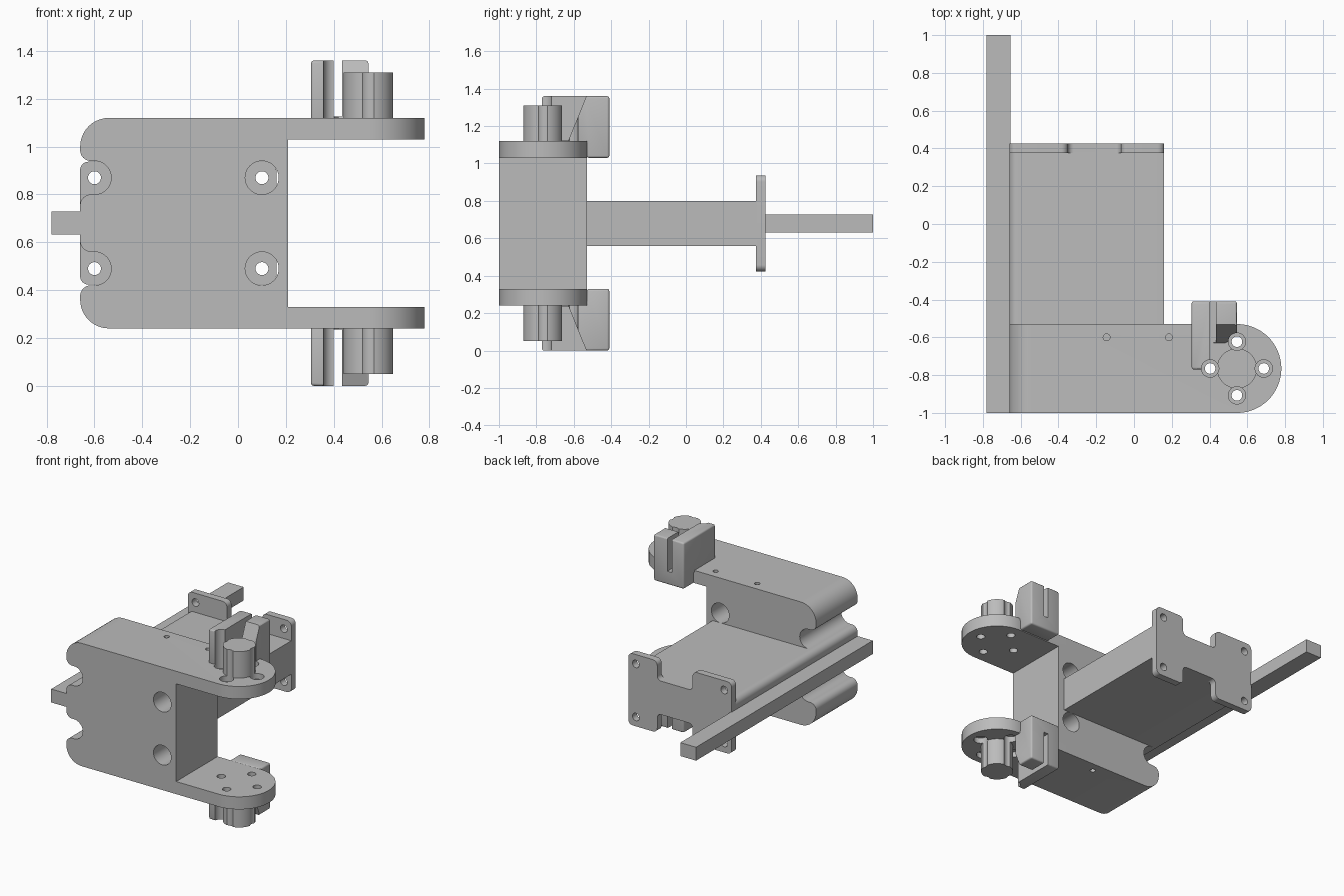
import bpy, bmesh
from math import sin, cos, pi, tan, radians
from mathutils import Vector

if "Cube" in bpy.data.objects:
    bpy.data.objects.remove(bpy.data.objects["Cube"])

MID = 0.68            # height of the mirror plane; all parts are built around it
PIVOT = (0.545, -0.765)

grey = bpy.data.materials.new("plain grey")
grey.use_nodes = True
GREY = (0.5, 0.5, 0.5, 1)
grey.diffuse_color = GREY
grey.node_tree.nodes["Principled BSDF"].inputs["Base Color"].default_value = GREY


def rounded(corners, steps=10):
    """Outline from (u, v, radius) corners, with true arc fillets."""
    out = []
    for i, (u, v, r) in enumerate(corners):
        p = Vector((u, v))
        if r == 0:
            out.append(p)
            continue
        a = (Vector(corners[i - 1][:2]) - p).normalized()
        b = (Vector(corners[(i + 1) % len(corners)][:2]) - p).normalized()
        half = a.angle(b) / 2
        centre = p + (a + b).normalized() * r / sin(half)
        start = p + a * r / tan(half) - centre
        end = p + b * r / tan(half) - centre
        sweep = start.angle_signed(end)
        for k in range(steps + 1):
            t = -sweep * k / steps
            out.append(centre + Vector((start.x * cos(t) - start.y * sin(t),
                                        start.x * sin(t) + start.y * cos(t))))
    return out


def prism(name, outline, axis, lo, hi):
    """Extrude a 2D outline along an axis from lo to hi."""
    place = {"x": lambda u, v, w: (w, u, v),
             "y": lambda u, v, w: (u, w, v),
             "z": lambda u, v, w: (u, v, w)}[axis]
    bm = bmesh.new()
    face = bm.faces.new([bm.verts.new(place(p[0], p[1], lo)) for p in outline])
    ext = bmesh.ops.extrude_face_region(bm, geom=[face])
    moved = [g for g in ext["geom"] if isinstance(g, bmesh.types.BMVert)]
    bmesh.ops.translate(bm, verts=moved, vec=place(0, 0, hi - lo))
    bmesh.ops.remove_doubles(bm, verts=bm.verts, dist=1e-5)
    bmesh.ops.recalc_face_normals(bm, faces=bm.faces)
    mesh = bpy.data.meshes.new(name)
    bm.to_mesh(mesh)
    bm.free()
    mesh.materials.append(grey)
    ob = bpy.data.objects.new(name, mesh)
    bpy.context.collection.objects.link(ob)
    ob.location.z = MID
    return ob


def rect(u0, u1, v0, v1, r=0):
    return rounded([(u0, v0, r), (u1, v0, r), (u1, v1, r), (u0, v1, r)])


def rod(c, r, axis, lo, hi, name="cutter", n=40):
    ring = [(c[0] + r * cos(2 * pi * k / n), c[1] + r * sin(2 * pi * k / n)) for k in range(n)]
    return prism(name, ring, axis, lo, hi)


def modify(ob, kind, **settings):
    mod = ob.modifiers.new(kind, kind)
    for key, value in settings.items():
        setattr(mod, key, value)
    bpy.context.view_layer.update()
    with bpy.context.temp_override(object=ob, active_object=ob, selected_objects=[ob]):
        bpy.ops.object.modifier_apply(modifier=mod.name)


def boolean(ob, cutters, operation="DIFFERENCE"):
    for c in cutters:
        modify(ob, "BOOLEAN", object=c, operation=operation, solver="EXACT")
        bpy.data.objects.remove(c)


def mirror_z(ob):
    modify(ob, "MIRROR", use_axis=(False, False, True), use_mirror_merge=False)


def mirrored_outline(half):
    return rounded(half + [(u, -v, r) for u, v, r in reversed(half)])


bolts = [(PIVOT[0] + 0.142 * cos(k * pi / 2), PIVOT[1] + 0.142 * sin(k * pi / 2)) for k in range(4)]


def counterbores(base=0.40):
    return [rod(b, 0.046, "z", base, 0.9) for b in bolts]


# C-shaped bracket with open side channels, rounded arm ends and holes
half = [(0.21, 0.35, 0), (0.9, 0.35, 0), (0.9, 0.44, 0), (-0.66, 0.44, 0.12),
        (-0.66, 0.26, 0.045), (-0.53, 0.26, 0.0699), (-0.53, 0.12, 0.0699), (-0.66, 0.12, 0.045)]
bracket = prism("bracket", mirrored_outline(half), "y", -1.1, -0.4)
plan = rounded([(-0.9, -1, 0), (0.78, -1, 0.2349), (0.78, -0.53, 0.2349), (-0.9, -0.53, 0)], 24)
boolean(bracket, [prism("cutter", plan, "z", -0.6, 0.6)], "INTERSECT")
boolean(bracket, [rod((0.10, s * 0.19), 0.07, "y", -1.2, -0.3) for s in (-1, 1)])
boolean(bracket, [rod(b, 0.028, "z", -0.6, 0.6) for b in bolts])
for sign in (-1, 1):
    boolean(bracket, [rod(b, 0.046, "z", *sorted((sign * 0.40, sign * 0.6))) for b in bolts])
    boolean(bracket, [rod((x, -0.6), 0.018, "z", *sorted((sign * 0.34, sign * 0.6)))
                      for x in (-0.145, 0.185)])

# Round bosses on the arms, grooved by the bolt recesses
boss = rod(PIVOT, 0.106, "z", 0.43, 0.63, "arm_bosses", 48)
boolean(boss, counterbores())
mirror_z(boss)

# Slotted clamp blocks behind the bosses
block = [(-0.77, 0.42), (-0.77, 0.68), (-0.41, 0.68), (-0.41, 0.35), (-0.53, 0.35), (-0.53, 0.42)]
clamp = prism("clamp_blocks", block, "x", 0.305, 0.545)
modify(clamp, "BEVEL", width=0.012, segments=3)
wedge = [(-0.9, 0.44), (-0.63, 0.44), (-0.525, 0.7), (-0.9, 0.7)]
boolean(clamp, [prism("cutter", rect(0.40, 0.435, -0.9, -0.3), "z", 0.445, 0.8),
                prism("cutter", wedge, "x", 0.42, 0.7),
                rod(PIVOT, 0.15, "z", 0.3, 0.8)] + counterbores(0.3))
mirror_z(clamp)

# Beam joining bracket and rear flange
beam = rounded([(0.16, 0.12, 0), (-0.66, 0.12, 0.045), (-0.66, -0.12, 0.045), (0.16, -0.12, 0)])
prism("beam", beam, "y", -0.53, 0.38)

# Rear flange with four drilled tabs
tabs = [(0.16, 0.257, 0.035), (-0.07, 0.257, 0.035), (-0.07, 0.12, 0.03),
        (-0.35, 0.12, 0.03), (-0.35, 0.257, 0.035), (-0.66, 0.257, 0.035)]
flange = prism("rear_flange", mirrored_outline(tabs), "y", 0.375, 0.425)
boolean(flange, [rod((x, s * 0.19), 0.027, "y", 0.3, 0.5) for x in (-0.6, 0.10) for s in (-1, 1)])

# Long side rail
prism("side_rail", rect(-0.78, -0.655, -0.048, 0.048), "y", -1, 1)

for ob in bpy.context.scene.objects:
    if ob.type == "MESH":
        with bpy.context.temp_override(object=ob, active_object=ob, selected_objects=[ob],
                                       selected_editable_objects=[ob]):
            bpy.ops.object.shade_smooth_by_angle(angle=radians(30))
